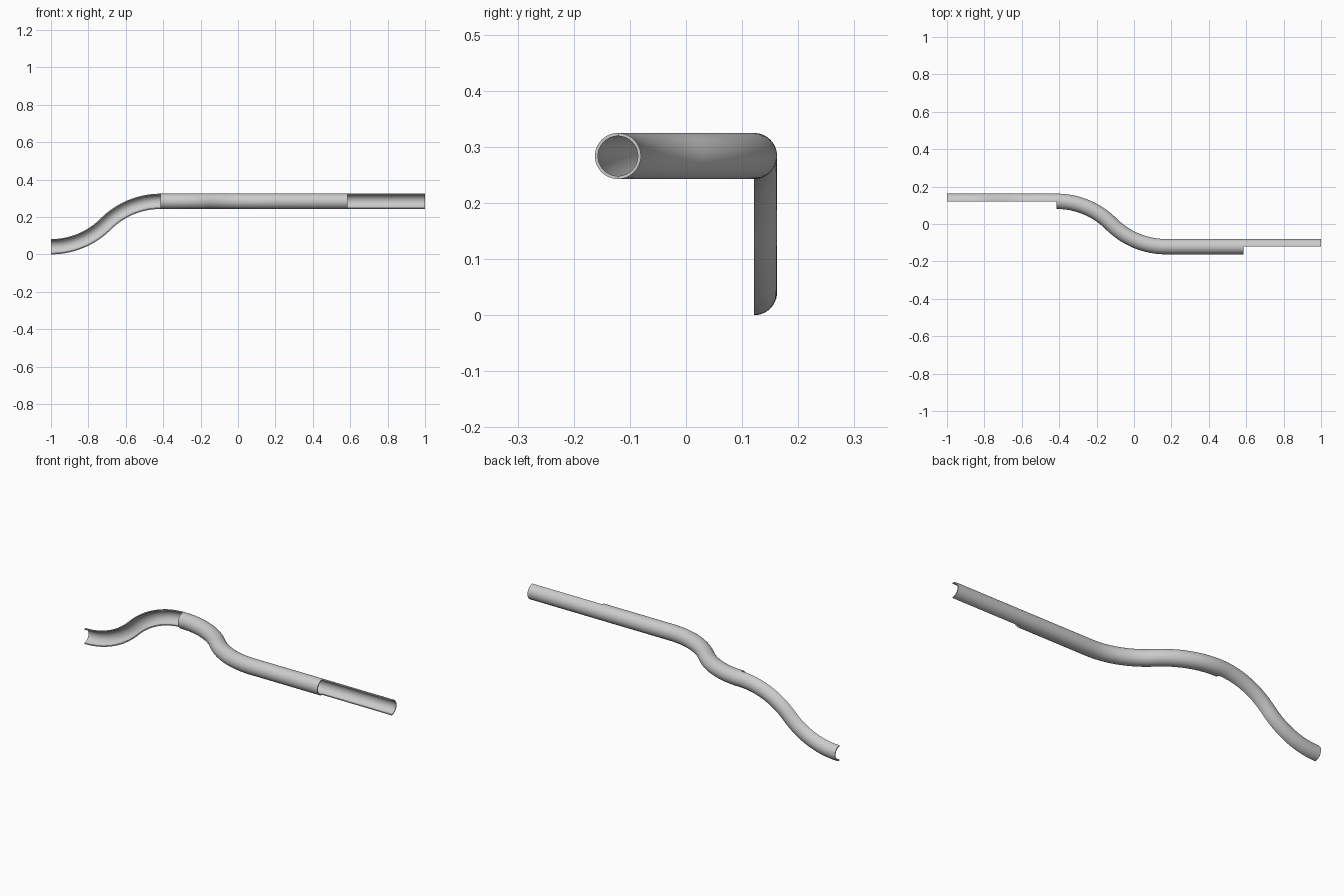
import bpy, bmesh, math
from mathutils import Vector

if "Cube" in bpy.data.objects:
    bpy.data.objects.remove(bpy.data.objects["Cube"])

R = math.sqrt(2) - 1          # bend radius and straight length
RISE = R * (2 - math.sqrt(2))  # offset of one S-bend
OUT, INN = 0.041, 0.0355       # pipe radii
Y = RISE / 2
SEAM = -1 + R * math.sqrt(2)   # where the half pipe meets the full pipe


def s_bend(steps=20):
    """(run, offset, angle) along two opposite 45 degree arcs."""
    q = math.pi / 4
    run, off = R * math.sin(q), R * (1 - math.cos(q))
    pts = []
    for i in range(steps + 1):
        a = q * i / steps
        pts.append((R * math.sin(a), R * (1 - math.cos(a)), a))
    for i in range(1, steps + 1):
        a = q * (1 - i / steps)
        pts.append((2 * run - R * math.sin(a), 2 * off - R * (1 - math.cos(a)), a))
    return pts


def arc(radius, half, n=48):
    """Section points (y, z); the half pipe keeps the back side."""
    start, span = (-math.pi / 2, math.pi) if half else (0, 2 * math.pi)
    count = n // 2 + 1 if half else n
    return [(radius * math.cos(start + span * i / (n // 2 if half else n)),
             radius * math.sin(start + span * i / (n // 2 if half else n)))
            for i in range(count)]


def sweep(name, frames, half):
    """Sweep a pipe wall along frames of (centre, y axis, z axis)."""
    bm = bmesh.new()
    outer, inner = arc(OUT, half), arc(INN, half)
    n = len(outer)
    rings = []
    for c, u, v in frames:
        rings.append([[bm.verts.new(c + u * p + v * q) for p, q in pts]
                      for pts in (outer, inner)])
    last = n - 1 if half else n
    for a, b in zip(rings, rings[1:]):
        for k in (0, 1):
            for i in range(last):
                j = (i + 1) % n
                bm.faces.new((a[k][i], a[k][j], b[k][j], b[k][i]))
        if half:  # long cut edges
            for i in (0, n - 1):
                bm.faces.new((a[0][i], a[1][i], b[1][i], b[0][i]))
    for r in (rings[0], rings[-1]):  # end rims
        for i in range(last):
            j = (i + 1) % n
            bm.faces.new((r[0][i], r[0][j], r[1][j], r[1][i]))
    bmesh.ops.recalc_face_normals(bm, faces=bm.faces)
    mesh = bpy.data.meshes.new(name)
    bm.to_mesh(mesh)
    bm.free()
    ob = bpy.data.objects.new(name, mesh)
    bpy.context.collection.objects.link(ob)
    bpy.ops.object.select_all(action='DESELECT')
    ob.select_set(True)
    bpy.context.view_layer.objects.active = ob
    bpy.ops.object.shade_smooth_by_angle(angle=math.radians(35))


YA, ZA = Vector((0, 1, 0)), Vector((0, 0, 1))
TOP = OUT + RISE

# Rising half pipe, open to the front
sweep("rising_half_pipe",
      [(Vector((-1 + s, Y, OUT + o)), YA, Vector((-math.sin(a), 0, math.cos(a))))
       for s, o, a in s_bend()], True)

# Full pipe: sideways S-bend followed by a straight run
bend = [(Vector((SEAM + s, Y - o, TOP)), Vector((math.sin(a), math.cos(a), 0)), ZA)
        for s, o, a in s_bend()]
bend.append((Vector((1 - R, -Y, TOP)), YA, ZA))
sweep("full_pipe", bend, False)

# Straight half pipe, open to the front
sweep("straight_half_pipe",
      [(Vector((x, -Y, TOP)), YA, ZA) for x in (1 - R, 1)], True)
